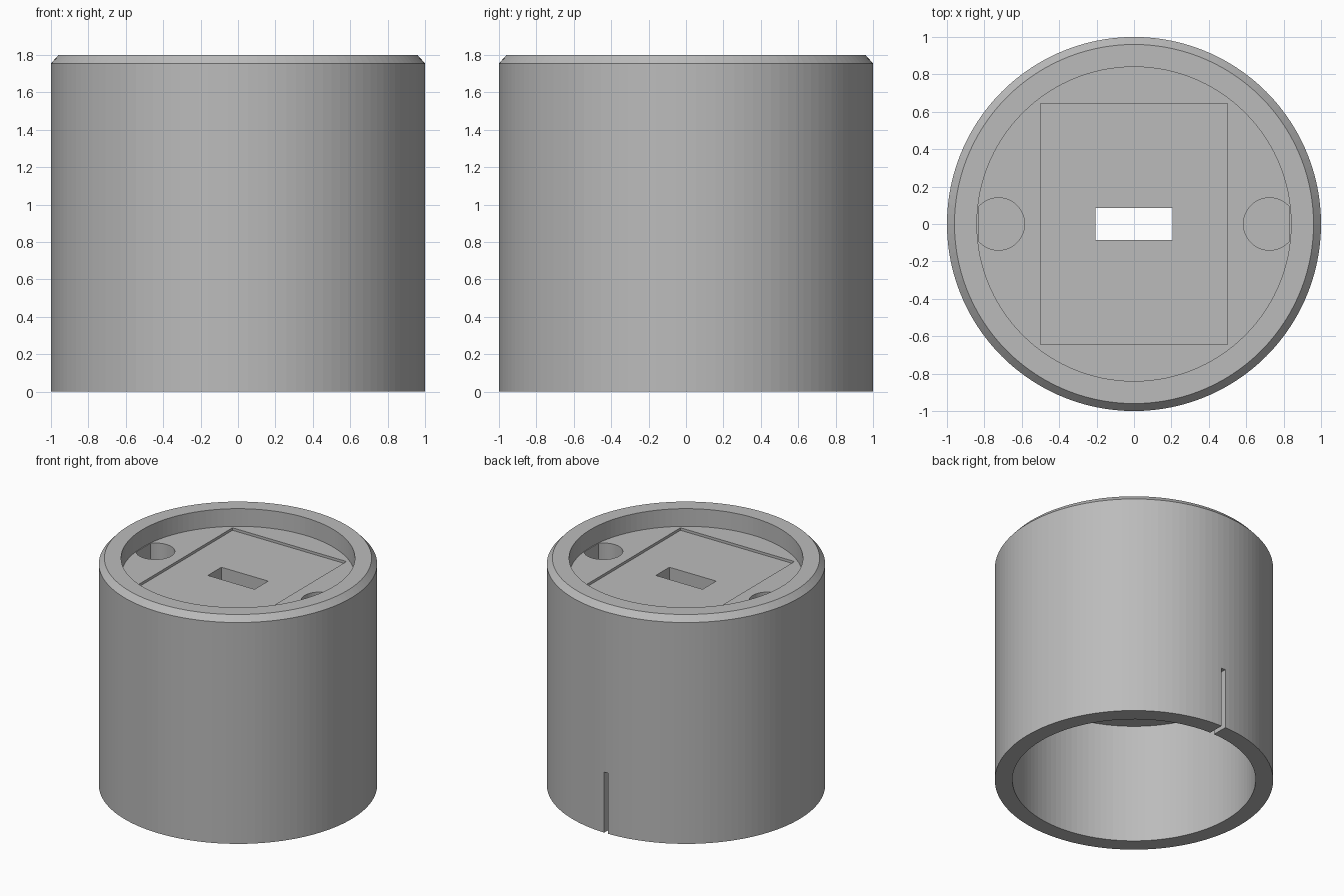
import bpy, bmesh, math
from mathutils import Matrix, Vector

cube = bpy.data.objects.get("Cube")
if cube:
    bpy.data.objects.remove(cube, do_unlink=True)

grey = bpy.data.materials.new("plain grey")
grey.use_nodes = True
colour = (0.5, 0.5, 0.5, 1)
grey.diffuse_color = colour
grey.node_tree.nodes["Principled BSDF"].inputs["Base Color"].default_value = colour

FLOOR, CEILING, HEIGHT = 1.66, 0.95, 1.8
POCKET = FLOOR - 0.02


def add_object(name, bm):
    bmesh.ops.recalc_face_normals(bm, faces=bm.faces)
    mesh = bpy.data.meshes.new(name)
    bm.to_mesh(mesh)
    bm.free()
    mesh.materials.append(grey)
    obj = bpy.data.objects.new(name, mesh)
    bpy.context.collection.objects.link(obj)
    return obj


def lathe(name, profile, steps):
    bm = bmesh.new()
    verts = [bm.verts.new((r, 0, z)) for r, z in profile]
    edges = [bm.edges.new(pair) for pair in zip(verts, verts[1:])]
    bmesh.ops.spin(bm, geom=verts + edges, axis=(0, 0, 1), cent=(0, 0, 0),
                   angle=2 * math.pi, steps=steps, use_merge=True)
    bmesh.ops.remove_doubles(bm, verts=bm.verts, dist=1e-5)
    return add_object(name, bm)


def box(name, x, y, z):
    bm = bmesh.new()
    size = Vector((x[1] - x[0], y[1] - y[0], z[1] - z[0]))
    centre = Vector((sum(x), sum(y), sum(z))) / 2
    bmesh.ops.create_cube(bm, size=1, matrix=Matrix.Translation(centre) @ Matrix.Diagonal(size).to_4x4())
    return add_object(name, bm)


def round_hole(name, side):
    # Blind hole, cut flat where it meets the rim
    bm = bmesh.new()
    depth = 0.22
    bmesh.ops.create_cone(bm, cap_ends=True, segments=48, radius1=0.14, radius2=0.14, depth=depth,
                          matrix=Matrix.Translation((side * 0.725, 0, FLOOR + 0.02 - depth / 2)))
    cut = bmesh.ops.bisect_plane(bm, geom=bm.verts[:] + bm.edges[:] + bm.faces[:],
                                 plane_co=(side * 0.832, 0, 0), plane_no=(side, 0, 0), clear_outer=True)
    rim = [e for e in cut["geom_cut"] if isinstance(e, bmesh.types.BMEdge)]
    bmesh.ops.holes_fill(bm, edges=rim)
    return add_object(name, bm)


# Hollow cylinder with a chamfered rim and a round recess on top
body = lathe("housing", [(0, CEILING), (0.874, CEILING), (0.874, 0), (1, 0), (1, 1.755),
                         (0.96, HEIGHT), (0.84, HEIGHT), (0.84, FLOOR), (0, FLOOR)], 120)

# Plate pocket, connector slot, round holes and cable notch at the back
cutters = [
    box("pocket_cutter", (-0.5, 0.5), (-0.645, 0.645), (POCKET, FLOOR + 0.05)),
    box("slot_cutter", (-0.205, 0.205), (-0.085, 0.085), (CEILING - 0.1, FLOOR + 0.1)),
    round_hole("left_hole_cutter", 1),
    round_hole("right_hole_cutter", -1),
    box("notch_cutter", (-0.0175, 0.0175), (0.8, 1.1), (-0.1, 0.48)),
]
for cutter in cutters:
    mod = body.modifiers.new(cutter.name, 'BOOLEAN')
    mod.operation = 'DIFFERENCE'
    mod.solver = 'EXACT'
    mod.object = cutter

# Bake the cuts and drop the cutters
bpy.context.view_layer.update()
result = bpy.data.meshes.new_from_object(body.evaluated_get(bpy.context.evaluated_depsgraph_get()))
body.modifiers.clear()
body.data = result
for cutter in cutters:
    bpy.data.objects.remove(cutter, do_unlink=True)
